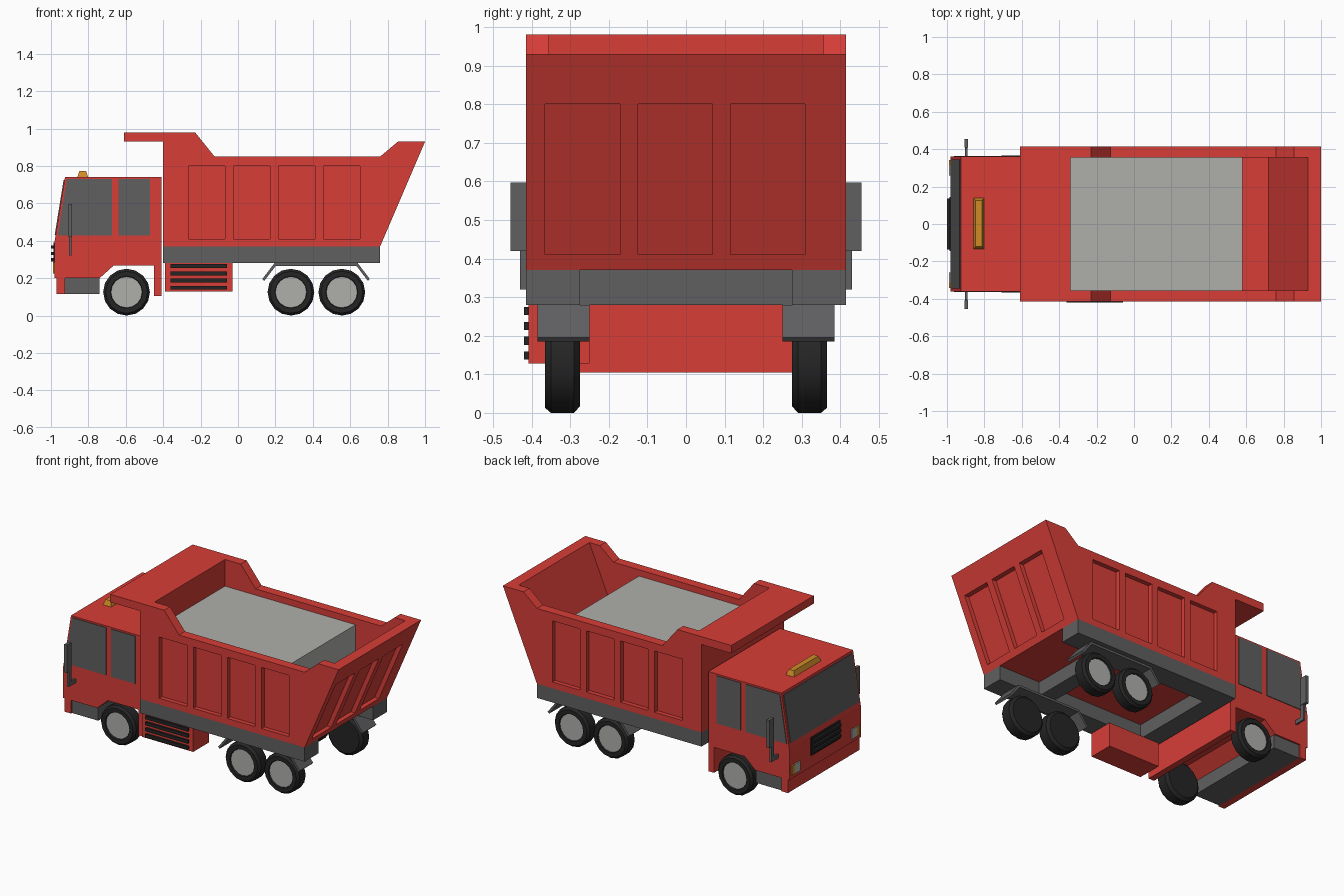
import bpy, bmesh, math
from mathutils import Vector

if "Cube" in bpy.data.objects:
    bpy.data.objects.remove(bpy.data.objects["Cube"])


def material(name, rgb):
    m = bpy.data.materials.new(name)
    m.diffuse_color = (*rgb, 1)
    m.use_nodes = True
    m.node_tree.nodes["Principled BSDF"].inputs["Base Color"].default_value = m.diffuse_color
    return m


RED = material("red_paint", (0.68, 0.047, 0.038))
DARK = material("dark_grey", (0.115, 0.115, 0.12))
BLACK = material("black_rubber", (0.018, 0.018, 0.018))
LIGHT = material("light_grey", (0.43, 0.43, 0.41))
ORANGE = material("orange_lamp", (0.62, 0.26, 0.02))


def finish(name, bm, *mats):
    bmesh.ops.recalc_face_normals(bm, faces=bm.faces)
    me = bpy.data.meshes.new(name)
    bm.to_mesh(me)
    bm.free()
    for m in mats:
        me.materials.append(m)
    ob = bpy.data.objects.new(name, me)
    bpy.context.collection.objects.link(ob)
    return ob


def prism(name, pts, y0, y1, mat):
    """Side profile in x,z extruded from y0 to y1."""
    bm = bmesh.new()
    f = bm.faces.new([bm.verts.new((x, y0, z)) for x, z in pts])
    g = bmesh.ops.extrude_face_region(bm, geom=[f])
    bmesh.ops.translate(bm, vec=(0, y1 - y0, 0),
                        verts=[v for v in g["geom"] if isinstance(v, bmesh.types.BMVert)])
    return finish(name, bm, mat)


def box(name, x0, x1, y0, y1, z0, z1, mat):
    return prism(name, [(x0, z0), (x1, z0), (x1, z1), (x0, z1)], y0, y1, mat)


def activate(ob):
    bpy.ops.object.select_all(action='DESELECT')
    ob.select_set(True)
    bpy.context.view_layer.objects.active = ob


def cut(ob, cutters):
    activate(ob)
    for c in cutters:
        m = ob.modifiers.new("cut", 'BOOLEAN')
        m.operation, m.solver, m.object = 'DIFFERENCE', 'EXACT', c
        bpy.ops.object.modifier_apply(modifier=m.name)
        bpy.data.objects.remove(c)


def wheel(name, x, side):
    prof = [(0, .275), (.108, .275), (.125, .29), (.125, .35), (.112, .365),
            (.086, .365), (.083, .357), (0, .357)]
    bm = bmesh.new()
    vs = [bm.verts.new((r, side * y, 0)) for r, y in prof]
    es = [bm.edges.new(p) for p in zip(vs, vs[1:])]
    bmesh.ops.spin(bm, geom=vs + es, cent=(0, 0, 0), axis=(0, 1, 0),
                   angle=math.tau, steps=16)
    bmesh.ops.remove_doubles(bm, verts=bm.verts, dist=1e-4)
    for f in bm.faces:  # light hub disc in the middle of the outer side
        c = f.calc_center_median()
        if abs(c.y) > .356 and math.hypot(c.x, c.z) < .08:
            f.material_index = 1
    bmesh.ops.translate(bm, vec=Vector((x, 0, .125)), verts=bm.verts)
    ob = finish(name, bm, BLACK, LIGHT)
    activate(ob)
    bpy.ops.object.shade_smooth_by_angle(angle=math.radians(32))


# Tipper bed: solid profile, hollowed, with recessed side and tail panels
bed = prism("tipper_bed", [(-.40, .37), (.76, .37), (1, .93), (.855, .93), (.76, .85),
            (-.125, .85), (-.23, .98), (-.61, .98), (-.61, .93), (-.40, .93)],
            -.415, .415, RED)
cutters = [prism("cavity", [(-.34, .44), (.72, .44), (1.003, 1.1), (-.34, 1.1)],
                 -.355, .355, RED)]
for i in range(4):
    x = -.265 + .2405 * i
    for a, b in ((-.5, -.387), (.387, .5)):
        cutters.append(box("side_recess", x, x + .195, a, b, .41, .80, RED))
for i in range(3):
    y = -.365 + .24 * i
    cutters.append(prism("tail_recess", [(.747, .41), (.90, .41), (1.067, .80), (.914, .80)],
                         y, y + .194, RED))
cut(bed, cutters)

# Load lying in the bed
box("load", -.34, .58, -.355, .355, .44, .81, LIGHT)

# Chassis frame
for s, tag in ((-1, "right"), (1, "left")):
    box(f"chassis_rail_{tag}", -.40, .76, *sorted((s * .275, s * .415)), .28, .37, DARK)
for i, (a, b) in enumerate(((-.40, -.28), (.37, .47))):
    box(f"cross_member_{i}", a, b, -.275, .275, .28, .37, DARK)

# Cab body with rear skirt and wheel arch
prism("cab", [(-.98, .20), (-.74, .20), (-.665, .267), (-.45, .267), (-.45, .105),
      (-.41, .105), (-.41, .74), (-.925, .74), (-.98, .40)], -.36, .36, RED)
box("front_bumper", -.97, -.925, -.36, .36, .115, .20, RED)
box("step_block", -.925, -.74, -.35, .35, .115, .20, DARK)


def nose(z):
    """x of the sloping cab front at height z."""
    return -.98 + (z - .40) * .055 / .34


# Windows
prism("windscreen", [(nose(.43) - .005, .43), (nose(.725) - .005, .725),
      (nose(.725) + .003, .725), (nose(.43) + .003, .43)], -.345, .345, DARK)
for s, tag in ((-1, "right"), (1, "left")):
    ys = sorted((s * .357, s * .364))
    prism(f"front_window_{tag}", [(nose(.427) + .012, .427), (-.675, .427),
          (-.675, .73), (nose(.73) + .012, .73)], *ys, DARK)
    box(f"rear_window_{tag}", -.64, -.47, *ys, .427, .73, DARK)

    # Mirrors
    box(f"mirror_{tag}", -.907, -.887, *sorted((s * .41, s * .455)), .42, .597, DARK)
    box(f"mirror_stem_{tag}", -.903, -.891, *sorted((s * .405, s * .43)), .325, .43, DARK)
    box(f"mirror_arm_{tag}", -.903, -.891, *sorted((s * .355, s * .43)), .32, .345, DARK)

    # Head lamps with outer indicators
    box(f"head_lamp_{tag}", -.988, -.975, *sorted((s * .26, s * .312)), .225, .285, LIGHT)
    box(f"indicator_{tag}", -.988, -.975, *sorted((s * .312, s * .342)), .225, .285, ORANGE)

    # Rear mudguards
    prism(f"mudguard_{tag}", [(.13, .195), (.195, .28), (.64, .28), (.705, .195),
          (.695, .185), (.633, .266), (.202, .266), (.14, .185)],
          *sorted((s * .25, s * .385)), DARK)

    for x, pos in ((-.596, "front"), (.283, "middle"), (.555, "rear")):
        wheel(f"wheel_{pos}_{tag}", x, s)

# Radiator grille
box("grille", -.987, -.975, -.145, .145, .275, .39, BLACK)
for i in range(3):
    z = .29 + .034 * i
    box(f"grille_bar_{i}", -1.0, -.98, -.135, .135, z, z + .017, BLACK)

# Roof beacon with tapered sides
beacon = prism("roof_beacon", [(-.86, .738), (-.80, .738), (-.812, .772), (-.848, .772)],
               -.135, .14, ORANGE)
for v in beacon.data.vertices:
    if v.co.z > .76:
        v.co.y *= .9

# Side tank box with slats
box("side_tank", -.39, -.03, -.408, -.25, .128, .28, RED)
for i in range(4):
    z = .138 + .0385 * i
    box(f"tank_slat_{i}", -.36, -.06, -.42, -.40, z, z + .021, BLACK)
